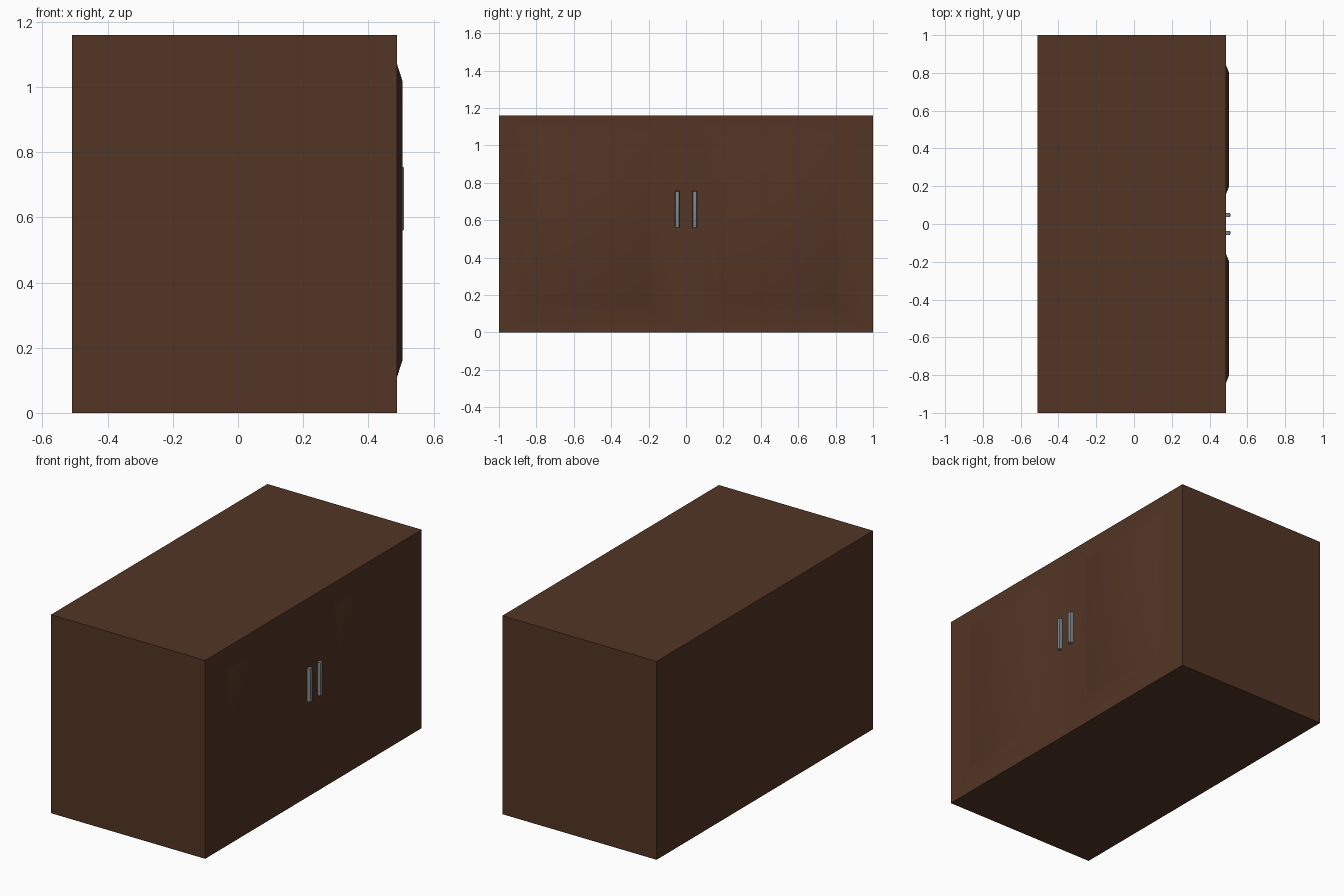
import bpy, bmesh
from mathutils import Vector

if "Cube" in bpy.data.objects:
    bpy.data.objects.remove(bpy.data.objects["Cube"])

BACK, FRONT, HALF, TOP = -0.51, 0.488, 1.0, 1.16


def material(name, rgb):
    m = bpy.data.materials.new(name)
    m.diffuse_color = (*rgb, 1)
    m.use_nodes = True
    m.node_tree.nodes["Principled BSDF"].inputs["Base Color"].default_value = m.diffuse_color
    return m


wood = material("dark_wood", (0.085, 0.035, 0.018))
metal = material("grey_metal", (0.21, 0.24, 0.27))


def make_object(name, bm, mat):
    bmesh.ops.recalc_face_normals(bm, faces=bm.faces)
    mesh = bpy.data.meshes.new(name)
    bm.to_mesh(mesh)
    bm.free()
    ob = bpy.data.objects.new(name, mesh)
    bpy.context.collection.objects.link(ob)
    mesh.materials.append(mat)
    bpy.ops.object.select_all(action='DESELECT')
    ob.select_set(True)
    bpy.context.view_layer.objects.active = ob
    bpy.ops.object.shade_smooth_by_angle(angle=0.6)
    return ob


def box(lo, hi):
    bm = bmesh.new()
    bmesh.ops.create_cube(bm, size=1)
    for v in bm.verts:
        v.co = Vector([lo[i] if v.co[i] < 0 else hi[i] for i in range(3)])
    return bm


def inset_to(bm, face, x, y0, y1, z0, z1):
    # Inset a front face so its inner rectangle has the given limits
    c = face.calc_center_median()
    bmesh.ops.inset_individual(bm, faces=[face], thickness=0.05)
    for v in face.verts:
        v.co = (x, y0 if v.co.y < c.y else y1, z0 if v.co.z < c.z else z1)


# Cabinet body, front split in two doors with raised, sloped panels
bm = box((BACK, -HALF, 0), (FRONT, HALF, TOP))
bmesh.ops.bisect_plane(bm, geom=bm.verts[:] + bm.edges[:] + bm.faces[:],
                       plane_co=(0, 0, 0), plane_no=(0, 1, 0))
bm.normal_update()
for face in [f for f in bm.faces if f.normal.x > 0.9]:
    right = face.calc_center_median().y > 0
    outer, inner = (0.16, 0.84), (0.20, 0.80)
    if not right:
        outer, inner = (-0.84, -0.16), (-0.80, -0.20)
    inset_to(bm, face, FRONT, *outer, 0.11, 1.07)
    inset_to(bm, face, 0.504, *inner, 0.16, 1.02)
make_object("cabinet_body", bm, wood)

# Two upright bar handles with softened edges
for side, name in ((-1, "left_handle"), (1, "right_handle")):
    y = side * 0.047
    bm = box((0.48, y - 0.011, 0.56), (0.51, y + 0.011, 0.755))
    bm.normal_update()
    edges = [e for e in bm.edges if all(v.co.x > 0.5 for v in e.verts)]
    bmesh.ops.bevel(bm, geom=edges, offset=0.005, segments=2,
                    profile=0.5, affect='EDGES')
    make_object(name, bm, metal)
